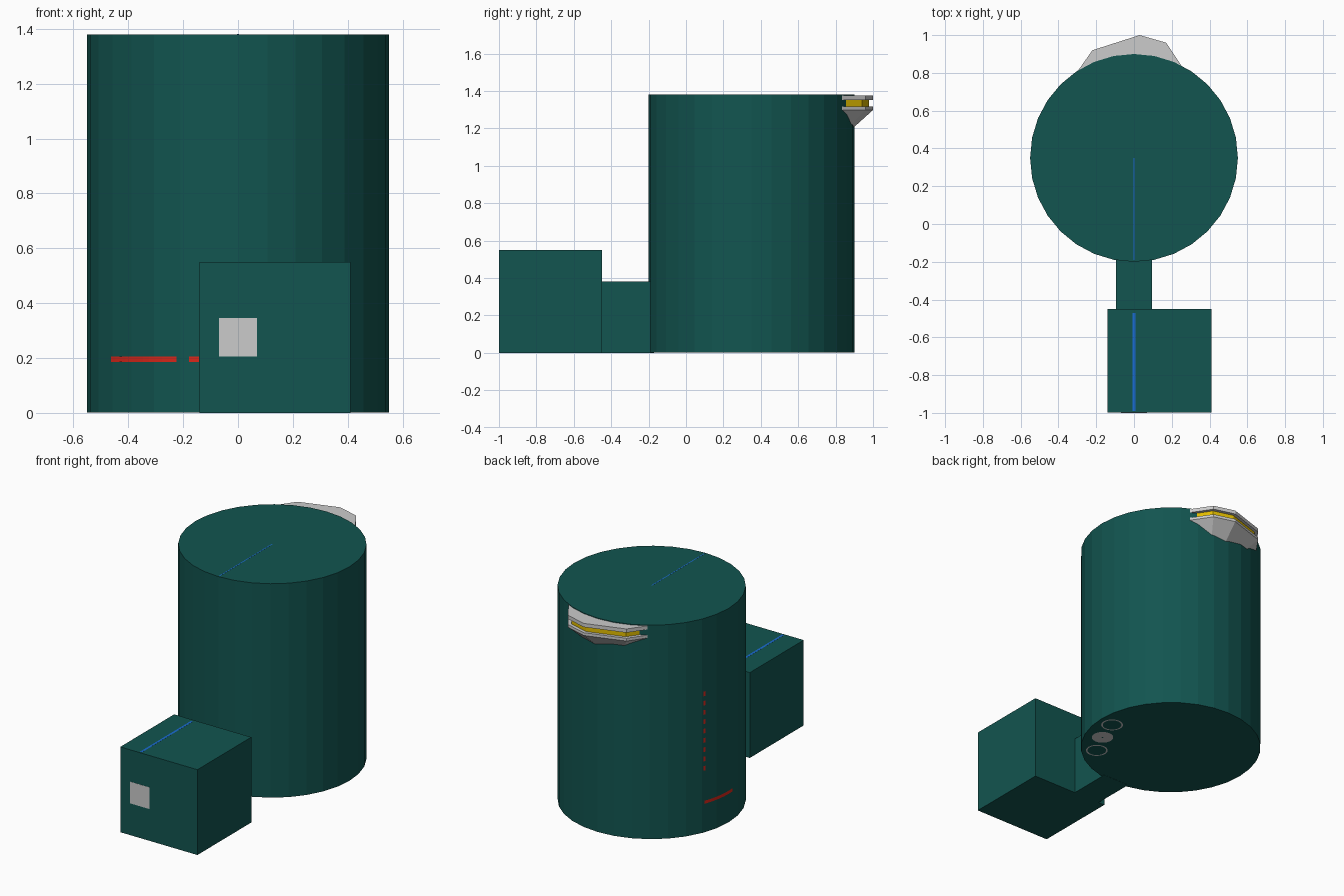
import bpy, bmesh
from math import radians, cos, sin

if "Cube" in bpy.data.objects:
    bpy.data.objects.remove(bpy.data.objects["Cube"])


def material(name, rgb):
    m = bpy.data.materials.new(name)
    m.diffuse_color = (*rgb, 1)
    m.use_nodes = True
    m.node_tree.nodes["Principled BSDF"].inputs["Base Color"].default_value = m.diffuse_color
    return m


TEAL = material("teal", (0.006, 0.09, 0.08))
RED = material("red", (0.7, 0.02, 0.01))
BLUE = material("blue", (0.01, 0.15, 0.65))
ORANGE = material("orange", (0.5, 0.15, 0.06))
YELLOW = material("yellow", (0.75, 0.5, 0.0))

CX, CY, R, H = 0.0, 0.35, 0.55, 1.38


def finish(name, bm, mat=None):
    bmesh.ops.recalc_face_normals(bm, faces=bm.faces[:])
    me = bpy.data.meshes.new(name)
    bm.to_mesh(me)
    bm.free()
    ob = bpy.data.objects.new(name, me)
    bpy.context.collection.objects.link(ob)
    if mat:
        me.materials.append(mat)
    return ob


def box(name, lo, hi, mat=None):
    bm = bmesh.new()
    bmesh.ops.create_cube(bm, size=1)
    for v in bm.verts:
        v.co = [(a + b) / 2 + c * (b - a) for a, b, c in zip(lo, hi, v.co)]
    return finish(name, bm, mat)


def loft(name, sections, mat=None):
    """Closed solid through rings with equal point counts."""
    bm = bmesh.new()
    rings = [[bm.verts.new(p) for p in s] for s in sections]
    n = len(rings[0])
    for a, b in zip(rings, rings[1:]):
        for i in range(n):
            j = (i + 1) % n
            bm.faces.new((a[i], a[j], b[j], b[i]))
    bm.faces.new(rings[0])
    bm.faces.new(rings[-1])
    return finish(name, bm, mat)


def circle(x, y, r, z, n=32):
    return [(x + r * cos(radians(360 * i / n)), y + r * sin(radians(360 * i / n)), z)
            for i in range(n)]


def wall_band(name, a0, a1, z0, z1, mat):
    """Thin band following the tank wall facets."""
    bm = bmesh.new()
    n = max(2, round((a1 - a0) / 3))
    prev = None
    for i in range(n + 1):
        a = radians(a0 + (a1 - a0) * i / n)
        r = R + 0.001
        pair = [bm.verts.new((CX + r * cos(a), CY + r * sin(a), z)) for z in (z0, z1)]
        if prev:
            bm.faces.new((prev[0], pair[0], pair[1], prev[1]))
        prev = pair
    return finish(name, bm, mat)


def floor_ring(name, x, y, r, w):
    """Flat ring on the underside."""
    bm = bmesh.new()
    inner = [bm.verts.new(p) for p in circle(x, y, r - w, 0, 24)]
    outer = [bm.verts.new(p) for p in circle(x, y, r, 0, 24)]
    for i in range(24):
        j = (i + 1) % 24
        bm.faces.new((inner[i], inner[j], outer[j], outer[i]))
    return finish(name, bm)


# Tall round chamber, connecting passage and front box
loft("round_chamber", [circle(CX, CY, R, 0.001), circle(CX, CY, R, H)], TEAL)
box("connecting_passage", (-0.095, -0.45, 0), (0.095, -0.17, 0.38), TEAL)
box("front_box", (-0.14, -0.999, 0), (0.41, -0.45, 0.55), TEAL)

# Faceted fixture breaking through the back wall near the top
OUTLINE = [(0.17, 0.96), (0.03, 1.0), (-0.22, 0.92), (-0.34, 0.75),
           (-0.2, 0.6), (0.2, 0.6), (0.31, 0.75)]


def facet(scale, z):
    return [(x * scale, 0.7 + (y - 0.7) * scale, z) for x, y in OUTLINE]


loft("fixture_top_plate", [facet(1, 1.352), facet(1, 1.376)])
loft("fixture_yellow_band", [facet(0.93, 1.314), facet(0.93, 1.354)], YELLOW)
loft("fixture_lower_cone", [facet(0.6, 1.19), facet(1, 1.298), facet(1, 1.316)])

# Panels on the front box (side panel sits flush just under the skin)
box("front_window", (-0.07, -1.0, 0.205), (0.07, -0.98, 0.345))
box("side_panel", (0.39, -0.97, 0.17), (0.41 - 0.0002, -0.61, 0.41), ORANGE)

# Thin blue centre lines on both tops
box("box_centre_line", (-0.007, -0.99, 0.54), (0.007, -0.47, 0.5505), BLUE)
box("chamber_centre_line", (-0.003, -0.19, 1.37), (0.003, 0.35, 1.3805), BLUE)

# Red markings on the chamber wall
for i, (a0, a1) in enumerate([(159, 184), (213, 246), (251, 255)]):
    wall_band(f"red_band_{i}", a0, a1, 0.185, 0.205, RED)
for i in range(9):
    z = 0.4 + i * 0.06
    wall_band(f"red_dash_{i}", 158.5, 159.7, z, z + 0.03, RED)

# Rings and disc on the underside
floor_ring("floor_ring_rear", 0.453, 0.331, 0.067, 0.01)
floor_ring("floor_disc", 0.40, 0.177, 0.066, 0.06)
floor_ring("floor_ring_front", 0.324, 0.032, 0.067, 0.01)
